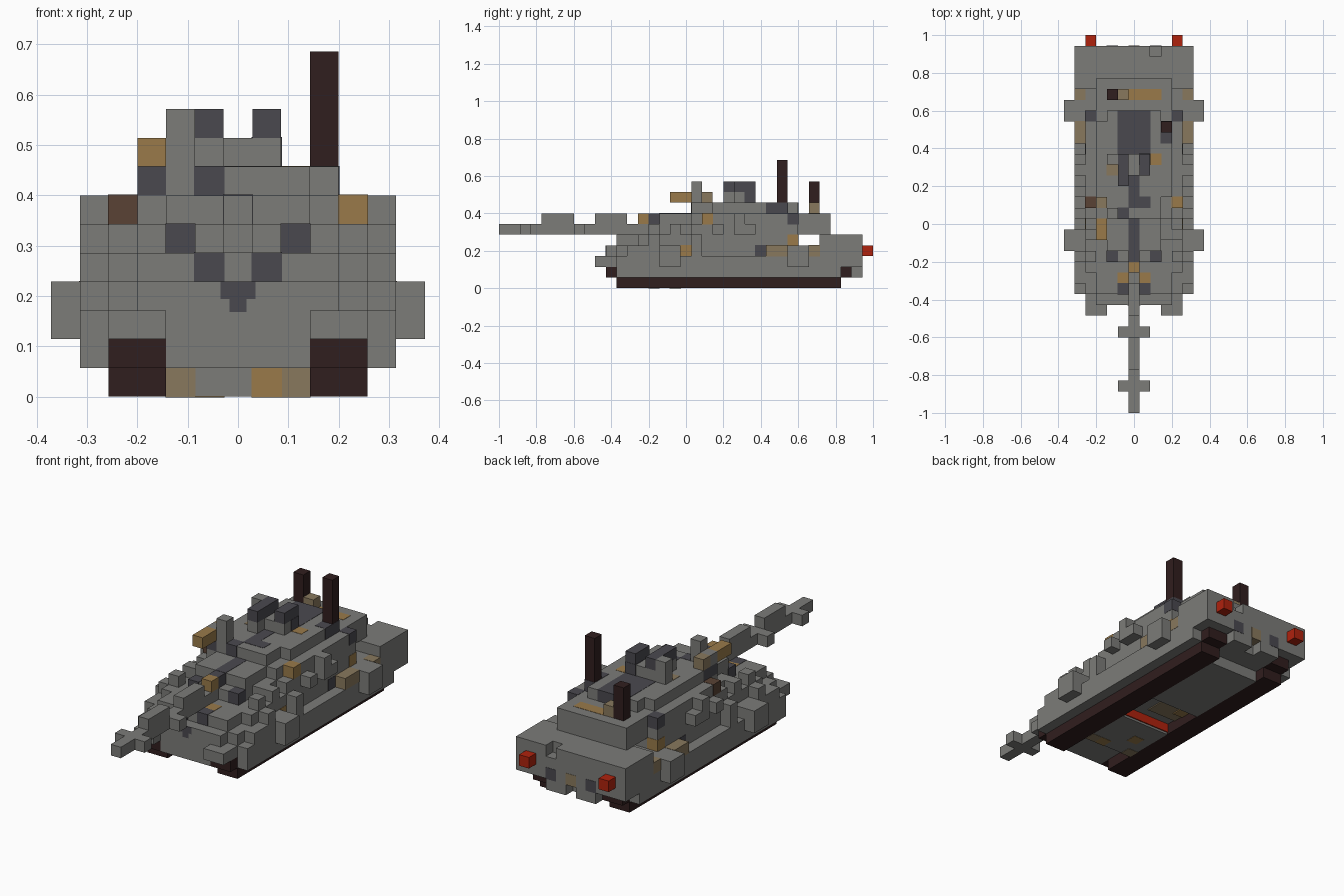
import bpy
import bmesh
from mathutils import Matrix, Vector

if "Cube" in bpy.data.objects:
    bpy.data.objects.remove(bpy.data.objects["Cube"])

UNIT = 2 / 35      # edge of one block
WIDE, LONG = 13, 35  # size of the block grid


def material(name, red, green, blue):
    mat = bpy.data.materials.new(name)
    mat.use_nodes = True
    colour = (red, green, blue, 1)
    mat.diffuse_color = colour
    mat.node_tree.nodes["Principled BSDF"].inputs["Base Color"].default_value = colour
    return mat


grey = material("armour grey", .2, .2, .19)
dark = material("dark grey", .068, .066, .078)
tan = material("tan", .32, .195, .068)
olive = material("muted tan", .25, .19, .11)
track = material("dark brown", .03, .013, .013)
brown = material("brown", .1, .055, .035)
red = material("light red", .43, .016, .004)


def box(name, mat, x, y, z, mirror=False, grow=0):
    """Block between grid lines; x is counted from the right edge, y from the muzzle."""
    bm = bmesh.new()
    spans = [x]
    if mirror:
        spans.append((WIDE - x[1], WIDE - x[0]))
    for span in spans:
        low = Vector((span[0] - WIDE / 2, y[0] - LONG / 2, z[0]))
        high = Vector((span[1] - WIDE / 2, y[1] - LONG / 2, z[1]))
        size = (high - low) + Vector((grow, grow, grow))
        place = Matrix.Translation((low + high) / 2 * UNIT) @ Matrix.Diagonal((*(size * UNIT), 1))
        bmesh.ops.create_cube(bm, size=1, matrix=place)
    mesh = bpy.data.meshes.new(name)
    bm.to_mesh(mesh)
    bm.free()
    mesh.materials.append(mat)
    obj = bpy.data.objects.new(name, mesh)
    bpy.context.collection.objects.link(obj)


def spot(mat, x, y, z, mirror=False, wide=1, deep=1):
    """Coloured camouflage block that stands barely proud of the armour."""
    box("camouflage_block", mat, (x, x + wide), (y, y + deep), (z, z + 1), mirror, grow=.05)


# Tracks and belly
box("track_run", track, x=(2, 4), y=(11, 32), z=(0, 1), mirror=True)
box("track_front", track, x=(2, 4), y=(10, 12), z=(1, 2), mirror=True)
box("track_rear", track, x=(2, 4), y=(31, 33), z=(1, 2), mirror=True)
box("belly_front", grey, x=(4, 9), y=(14, 19), z=(0, 1))
box("belly_rear", grey, x=(4, 9), y=(23, 31), z=(0, 1))
box("belly_red_strip", red, x=(4, 9), y=(19, 19.1), z=(.2, 1))
box("belly_recess_floor", olive, x=(4, 7), y=(20, 23), z=(.9, 1))
box("belly_recess_patch", tan, x=(4, 5), y=(21, 23), z=(.8, .9))
for x, mat in ((4, olive), (7, tan), (8, olive)):
    spot(mat, x, 14, 0)
spot(tan, 5, 16, 0)

# Hull
box("hull_skirt", grey, x=(1, 2), y=(11, 32), z=(1, 2), mirror=True)
box("hull_core", grey, x=(2, 11), y=(12, 31), z=(1, 2))
box("hull_middle", grey, x=(1, 12), y=(11, 34), z=(2, 3))
box("hull_upper", grey, x=(2, 11), y=(11, 34), z=(3, 4))
box("skirt_top_front", grey, x=(1, 2), y=(12, 17), z=(3, 4), mirror=True)
box("skirt_top_rear", grey, x=(1, 2), y=(25, 34), z=(3, 4), mirror=True)
box("hull_nose", grey, x=(4, 9), y=(10, 12), z=(1, 4))
box("hull_nose_side", grey, x=(3, 4), y=(10, 12), z=(2, 4), mirror=True)
box("front_fender", grey, x=(2, 4), y=(9, 11), z=(2, 3), mirror=True)
box("front_deck", grey, x=(3, 10), y=(11, 28), z=(4, 5))
box("middle_deck", grey, x=(2, 11), y=(13, 28), z=(4, 5))
box("rear_deck", grey, x=(1, 12), y=(30, 33), z=(4, 5))
box("rear_deck_right", grey, x=(1, 8), y=(33, 34), z=(4, 5))
box("rear_deck_left", grey, x=(9, 12), y=(33, 34), z=(4, 5))
box("rear_plate", grey, x=(4, 9), y=(31, 33), z=(1, 2))
box("rear_hook", grey, x=(4, 6), y=(33, 34), z=(1, 2), mirror=True)
box("side_box_front", grey, x=(0, 1), y=(15, 17), z=(2, 4), mirror=True)
box("side_box_rear", grey, x=(0, 1), y=(27, 29), z=(2, 4), mirror=True)
box("tail_light", red, x=(2, 3), y=(34, 35), z=(3, 4), mirror=True)
box("nose_mark", dark, x=(5.9, 7.1), y=(9.95, 10), z=(3.4, 4))
box("nose_mark_tip", dark, x=(6.2, 6.8), y=(9.95, 10), z=(2.95, 3.4))

# Gun barrel with muzzle pieces
box("barrel", grey, x=(6, 7), y=(0, 14), z=(5, 6))
box("barrel_collar", tan, x=(6, 7), y=(13, 14), z=(6, 7))
box("barrel_root", dark, x=(6, 7), y=(14, 15), z=(6, 7))
for y in (2, 7):
    box("barrel_cross_piece", grey, x=(5, 8), y=(y, y + 1), z=(5, 6))
for y in (4, 9):
    box("barrel_sleeve", grey, x=(6, 7), y=(y, y + 3), z=(6, 7))

# Turret body, stepped from the wide ring to the roof
box("turret_ring", grey, x=(4, 9), y=(14, 31), z=(5, 6))
box("turret_ring_middle", grey, x=(3, 10), y=(16, 31), z=(5, 6))
box("turret_ring_side", grey, x=(2, 3), y=(18, 28), z=(5, 6), mirror=True)
box("turret_front", grey, x=(4, 9), y=(15, 18), z=(6, 7))
box("turret_middle", grey, x=(3, 10), y=(18, 31), z=(6, 7))
box("turret_shoulder", grey, x=(2, 3), y=(19, 28), z=(6, 7), mirror=True)
box("turret_roof", grey, x=(4, 9), y=(18, 28), z=(7, 8))
box("turret_roof_side", grey, x=(3, 4), y=(20, 27), z=(7, 8), mirror=True)

# Armour bricks along the turret sides
box("side_brick_tall", grey, x=(1, 2), y=(22, 23), z=(5, 7), mirror=True)
for y in (20, 23):
    box("side_brick_upper", grey, x=(1, 2), y=(y, y + 1), z=(5, 6), mirror=True)
for y in (14, 18):
    box("side_brick_low", grey, x=(1, 2), y=(y, y + 1), z=(3, 5), mirror=True)
for y in (14, 16):
    box("front_brick", grey, x=(2, 3), y=(y, y + 1), z=(5, 6), mirror=True)

# Sights, machine gun and stowage on the roof
box("sight_base_right", grey, x=(5, 6), y=(21, 24), z=(8, 9))
box("sight_base_left", grey, x=(6, 8), y=(22, 24), z=(8, 9))
box("sight_head_right", dark, x=(5, 6), y=(21, 24), z=(9, 10))
box("sight_head_left", dark, x=(7, 8), y=(22, 24), z=(9, 10))
box("periscope", grey, x=(4, 5), y=(18, 19), z=(8, 10))
box("rear_periscope", grey, x=(4, 5), y=(23, 24), z=(8, 10))
box("machine_gun_mount", dark, x=(3, 4), y=(18, 20), z=(7, 8))
box("machine_gun", tan, x=(3, 4), y=(16, 18), z=(8, 9))
box("machine_gun_body", grey, x=(3, 4), y=(18, 19), z=(8, 9))
box("machine_gun_rear", olive, x=(3, 4), y=(19, 20), z=(8, 9))
box("bustle_box", olive, x=(5, 6), y=(29, 30), z=(7, 8))
box("tall_antenna", track, x=(9, 10), y=(26, 27), z=(8, 12))
box("short_antenna", track, x=(4, 5), y=(29, 30), z=(7, 10))

# Camouflage on the hull
spot(dark, 5, 11, 4, mirror=True)
spot(tan, 5, 12, 4, mirror=True)
spot(olive, 1, 25, 3, mirror=True, deep=2)
spot(tan, 2, 17, 3, mirror=True)
spot(dark, 2, 24, 3, mirror=True)
spot(olive, 1, 29, 3, mirror=True)
spot(tan, 2, 27, 4, mirror=True)
spot(dark, 4, 33, 2, mirror=True)
spot(olive, 6, 33, 2)

# Camouflage on the turret
spot(tan, 6, 29, 6, wide=3)
spot(dark, 4, 14, 5, mirror=True)
spot(dark, 6, 15, 6, deep=3)
spot(brown, 2, 19, 6)
spot(tan, 10, 19, 6)
spot(dark, 2, 27, 6, mirror=True)
spot(dark, 5, 18, 7)
spot(dark, 6, 19, 7, deep=3)
spot(dark, 7, 19, 7)
spot(dark, 9, 25, 7, deep=2)
spot(dark, 5, 24, 7, wide=3, deep=4)
spot(olive, 4, 22, 7)
spot(tan, 8, 23, 7)
spot(dark, 7, 23, 8)
